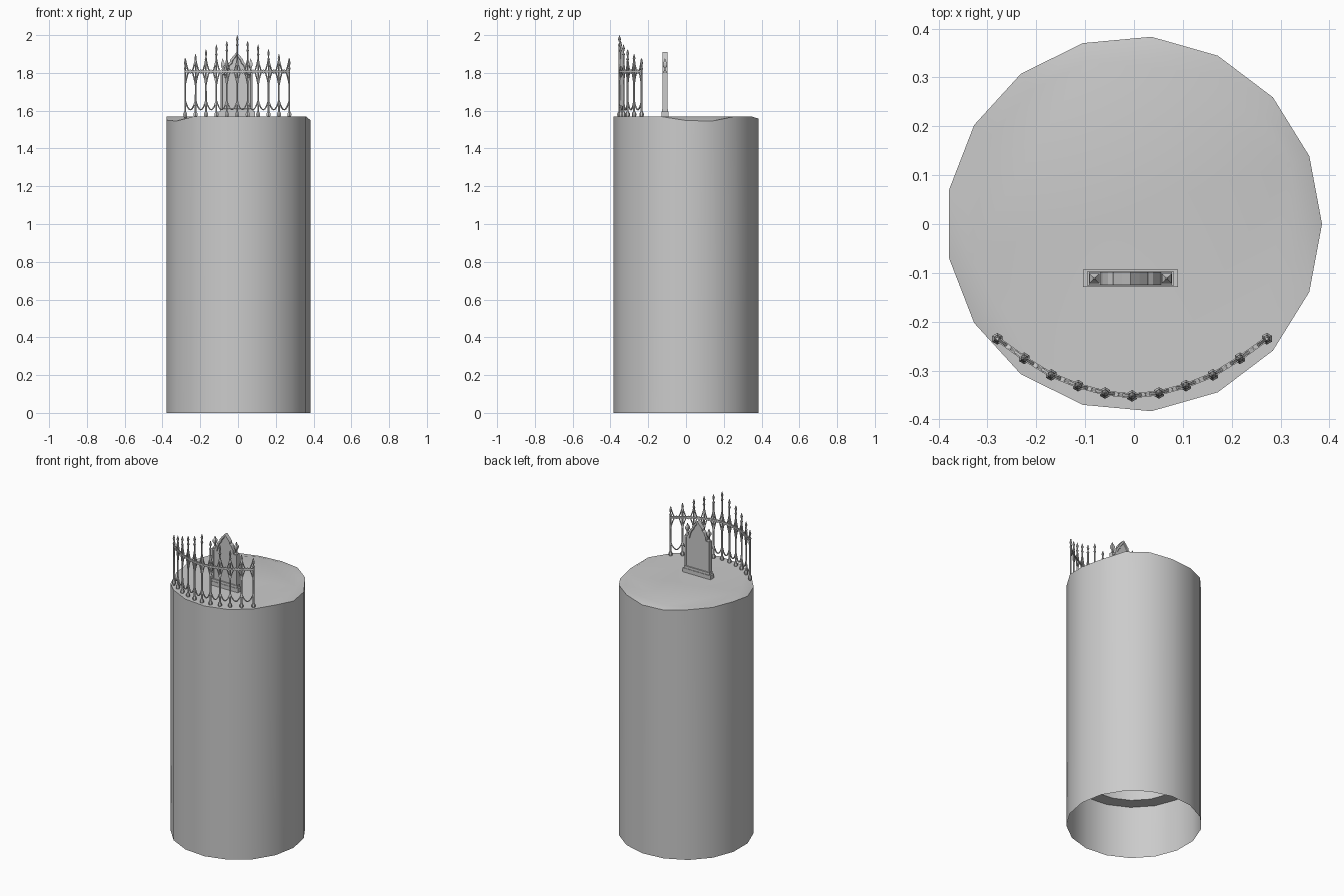
import bpy, bmesh
from math import cos, sin, pi, radians
from mathutils import Vector

if "Cube" in bpy.data.objects:
    bpy.data.objects.remove(bpy.data.objects["Cube"])

N = 17
TOP = 1.57


def finish(name, bm, smooth=True):
    bmesh.ops.recalc_face_normals(bm, faces=bm.faces)
    me = bpy.data.meshes.new(name)
    bm.to_mesh(me)
    bm.free()
    ob = bpy.data.objects.new(name, me)
    bpy.context.collection.objects.link(ob)
    if smooth:
        bpy.ops.object.select_all(action='DESELECT')
        ob.select_set(True)
        bpy.context.view_layer.objects.active = ob
        bpy.ops.object.shade_smooth_by_angle(angle=radians(35))
    return ob


def ring(bm, r, z, n=N):
    zs = z if isinstance(z, list) else [z] * n
    return [bm.verts.new((r * cos(2 * pi * i / n), r * sin(2 * pi * i / n), zs[i])) for i in range(n)]


def bridge(bm, a, b):
    n = len(a)
    for i in range(n):
        bm.faces.new((a[i], a[(i + 1) % n], b[(i + 1) % n], b[i]))


def box(bm, x0, x1, y0, y1, z0, z1):
    vs = bmesh.ops.create_cube(bm, size=1)['verts']
    for v in vs:
        v.co = Vector(((x0 + x1) / 2 + v.co.x * (x1 - x0),
                       (y0 + y1) / 2 + v.co.y * (y1 - y0),
                       (z0 + z1) / 2 + v.co.z * (z1 - z0)))


def turned(bm, x, y, profile, n=4):
    # small lathe: profile is (radius, z) pairs
    prev = None
    for r, z in profile:
        cur = [bm.verts.new((x + r * cos(2 * pi * (i + .5) / n), y + r * sin(2 * pi * (i + .5) / n), z)) for i in range(n)]
        if prev:
            bridge(bm, prev, cur)
        else:
            bm.faces.new(cur)
        prev = cur
    bm.faces.new(prev)


def bar(bm, pts, r):
    # square bar swept along points running sideways
    prev = None
    for k, p in enumerate(pts):
        d = (pts[min(k + 1, len(pts) - 1)] - pts[max(k - 1, 0)]).normalized()
        side = Vector((-d.y, d.x, 0)).normalized()
        up = d.cross(side)
        cur = [bm.verts.new(p + side * a * r + up * b * r) for a, b in ((1, 1), (-1, 1), (-1, -1), (1, -1))]
        if prev:
            bridge(bm, prev, cur)
        else:
            bm.faces.new(cur)
        prev = cur
    bm.faces.new(prev)


# pillar: open-bottomed wall with an uneven rim and a flat top
drop = {0: .022, 1: .025, 9: .02, 10: .025, 4: .012, 5: .012}
bm = bmesh.new()
low = ring(bm, .385, 0)
rim = ring(bm, .385, [TOP - drop.get(i, 0) for i in range(N)])
inner = ring(bm, .345, TOP)
bridge(bm, low, rim)
bridge(bm, rim, inner)
bm.faces.new(inner)
finish("pillar", bm)

# inner core: recessed shelf and tapering hollow seen from below
bm = bmesh.new()
a, b, c = ring(bm, .38, .33), ring(bm, .30, .33), ring(bm, .20, TOP - .002)
bridge(bm, a, b)
bridge(bm, b, c)
finish("inner_core", bm)

# gravestone plinth
GX, GY = -.007, -.1115
bm = bmesh.new()
box(bm, GX - .097, GX + .097, GY - .018, GY + .018, TOP - .01, 1.595)
box(bm, GX - .088, GX + .088, GY - .015, GY + .015, 1.59, 1.61)
finish("gravestone_plinth", bm, False)

# gravestone slab: shouldered outline with a pointed crown, inset panels
half = [(.085, 1.60), (.085, 1.80), (.062, 1.80), (.058, 1.825), (.046, 1.85),
        (.036, 1.858), (.034, 1.87), (.018, 1.89)]
outline = half + [(0, 1.91)] + [(-x, z) for x, z in reversed(half)]
bm = bmesh.new()
f = bm.faces.new([bm.verts.new((GX + x, GY - .013, z)) for x, z in outline])
ext = bmesh.ops.extrude_face_region(bm, geom=[f])
new = [v for v in ext['geom'] if isinstance(v, bmesh.types.BMVert)]
bmesh.ops.translate(bm, verts=new, vec=(0, .026, 0))
bmesh.ops.recalc_face_normals(bm, faces=bm.faces)
big = [f for f in bm.faces if len(f.verts) > 4]
bmesh.ops.inset_individual(bm, faces=big, thickness=.012, depth=0)
bmesh.ops.inset_individual(bm, faces=big, thickness=.003, depth=-.004)
finish("gravestone_slab", bm, False)

# gravestone corner finials
bm = bmesh.new()
for s in (-1, 1):
    turned(bm, GX + s * .074, GY, [(.015, 1.795), (.015, 1.805), (.006, 1.812), (.006, 1.825),
                                   (.014, 1.84), (.014, 1.852), (.006, 1.862), (.002, 1.875)])
finish("gravestone_finials", bm, False)

# fence layout: eleven posts on an arc, tallest in the middle
ys = [-.352, -.346, -.331, -.309, -.275, -.235]
tops = [2.0, 1.97, 1.95, 1.925, 1.90, 1.875]
posts = [(-.004 + .0552 * k, ys[abs(k)], tops[abs(k)]) for k in range(-5, 6)]

# fence posts with ball feet and spear tips
bm = bmesh.new()
for x, y, t in posts:
    turned(bm, x, y, [(.006, TOP - .01), (.012, 1.575), (.012, 1.585), (.005, 1.597), (.0045, t - .06),
                      (.008, t - .052), (.004, t - .044), (.004, t - .035), (.0075, t - .022), (.001, t)], 6)
finish("fence_posts", bm)

# fence rail
bm = bmesh.new()
bar(bm, [Vector((x, y, 1.808)) for x, y, t in posts], .005)
finish("fence_rail", bm, False)

# fence scrollwork: curved bars crossing at the rail and low scallops
bm = bmesh.new()
for (x0, y0, t0), (x1, y1, t1) in zip(posts, posts[1:]):
    for z_post, z_mid in ((1.875, 1.80), (1.735, 1.815), (1.655, 1.605)):
        pts = []
        for i in range(9):
            u = i / 8
            w = (2 * u - 1) ** 2
            pts.append(Vector((x0 + (x1 - x0) * u, y0 + (y1 - y0) * u, z_mid + (z_post - z_mid) * w)))
        bar(bm, pts, .0028)
finish("fence_scrollwork", bm, False)
